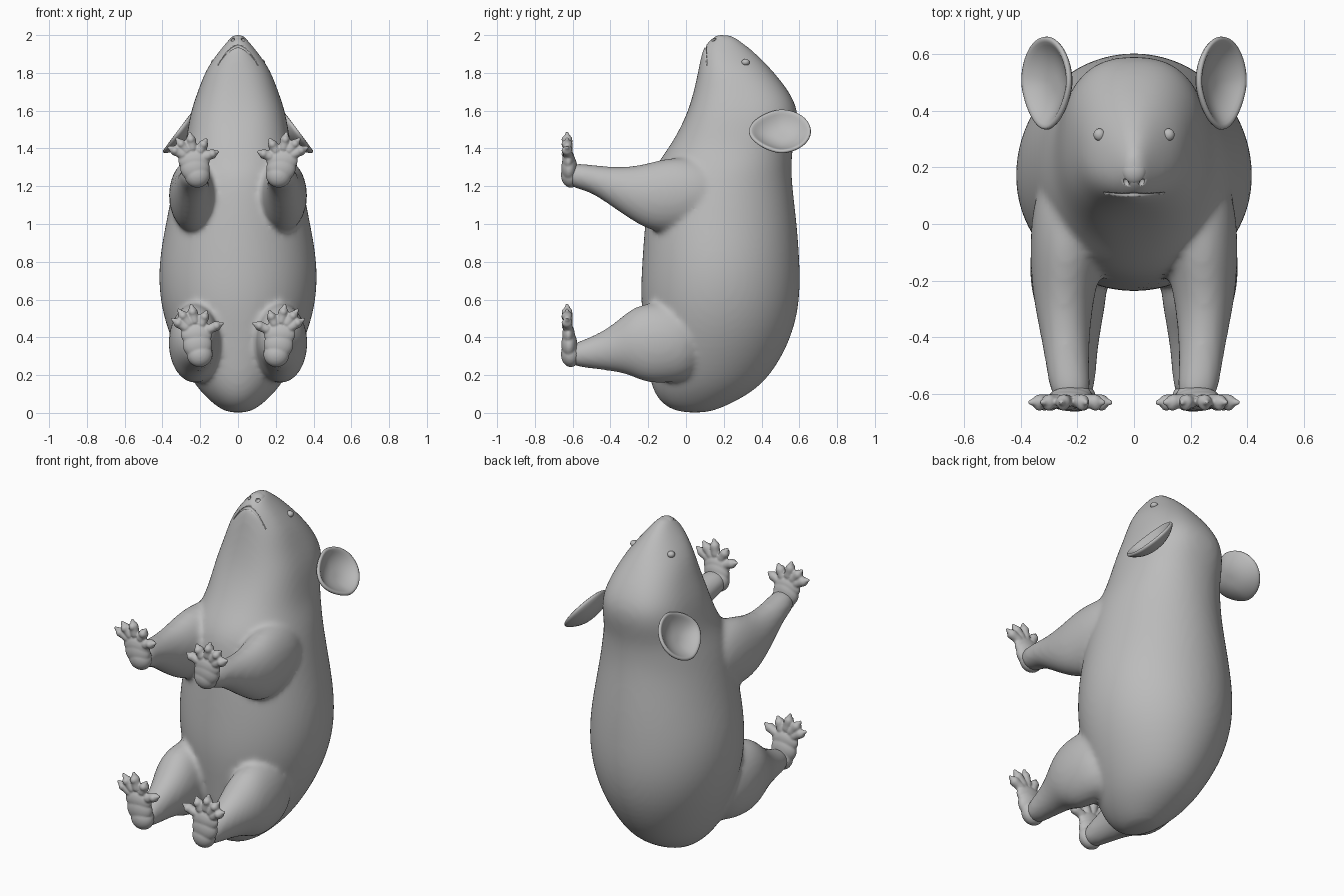
import bpy, bmesh
from math import sin, cos, pi, copysign
from mathutils import Vector, Matrix

cube = bpy.data.objects.get("Cube")
if cube:
    bpy.data.objects.remove(cube)

grey = bpy.data.materials.new("plain grey")
grey.use_nodes = True
COLOR = (0.5, 0.5, 0.5, 1)
grey.diffuse_color = COLOR
grey.node_tree.nodes["Principled BSDF"].inputs["Base Color"].default_value = COLOR


def loft(bm, rings):
    """Skin a list of point rings and cap both ends."""
    loops = [[bm.verts.new(p) for p in ring] for ring in rings]
    n = len(loops[0])
    for a, b in zip(loops, loops[1:]):
        for i in range(n):
            j = (i + 1) % n
            bm.faces.new((a[i], a[j], b[j], b[i]))
    bm.faces.new(loops[0])
    bm.faces.new(loops[-1])


def power(value, e):
    return copysign(abs(value) ** (2 / e), value)


def torso_ring(z, half, front, mid, back, e, n=28):
    pts = []
    for i in range(n):
        c, s = cos(2 * pi * i / n), sin(2 * pi * i / n)
        depth = back - mid if s > 0 else mid - front
        pts.append((half * power(c, e), mid + depth * power(s, e), z))
    return pts


def limb_ring(side, y, x, z, rx, rz, n=16):
    return [(side * (x + rx * cos(2 * pi * i / n)), y, z + rz * sin(2 * pi * i / n))
            for i in range(n)]


def tube(bm, pts, radii, n=10):
    axis = (pts[-1] - pts[0]).normalized()
    u = axis.orthogonal().normalized()
    v = axis.cross(u)
    loft(bm, [[p + r * (u * cos(2 * pi * i / n) + v * sin(2 * pi * i / n)) for i in range(n)]
              for p, r in zip(pts, radii)])


def ball(bm, center, radii):
    m = Matrix.Translation(center) @ Matrix.Diagonal((*radii, 1))
    bmesh.ops.create_uvsphere(bm, u_segments=20, v_segments=12, radius=1, matrix=m)


def finish(bm, name):
    bmesh.ops.recalc_face_normals(bm, faces=bm.faces)
    mesh = bpy.data.meshes.new(name)
    bm.to_mesh(mesh)
    bm.free()
    mesh.materials.append(grey)
    mesh.shade_smooth()
    obj = bpy.data.objects.new(name, mesh)
    bpy.context.collection.objects.link(obj)
    return obj


def apply_modifiers(obj):
    bpy.context.view_layer.update()
    deps = bpy.context.evaluated_depsgraph_get()
    mesh = bpy.data.meshes.new_from_object(obj.evaluated_get(deps))
    obj.modifiers.clear()
    obj.data = mesh
    mesh.shade_smooth()


def fuse(obj, voxel, smoothing):
    """Round off the shells and melt them into one skin."""
    obj.modifiers.new("round", 'SUBSURF').levels = 2
    remesh = obj.modifiers.new("fuse", 'REMESH')
    remesh.mode = 'VOXEL'
    remesh.voxel_size = voxel
    remesh.use_smooth_shade = True
    smooth = obj.modifiers.new("soften", 'SMOOTH')
    smooth.factor = 0.5
    smooth.iterations = smoothing
    apply_modifiers(obj)


# Torso and head: z, half width, front, widest y, back, squareness
TORSO = [
    (0.0, 0.05, -0.02, 0.05, 0.11, 2), (0.03, 0.11, -0.11, 0.06, 0.2, 2),
    (0.1, 0.19, -0.17, 0.09, 0.34, 2), (0.2, 0.265, -0.2, 0.12, 0.455, 2),
    (0.4, 0.365, -0.22, 0.16, 0.565, 2), (0.6, 0.42, -0.245, 0.17, 0.608, 2),
    (0.8, 0.423, -0.235, 0.17, 0.605, 2), (1.0, 0.385, -0.22, 0.17, 0.59, 2),
    (1.2, 0.345, -0.2, 0.18, 0.565, 2), (1.3, 0.32, -0.17, 0.2, 0.56, 2.1),
    (1.4, 0.285, -0.095, 0.23, 0.565, 2.2), (1.5, 0.268, -0.035, 0.26, 0.59, 2.4),
    (1.6, 0.25, 0.01, 0.28, 0.597, 2.5), (1.7, 0.215, 0.04, 0.27, 0.55, 2.4),
    (1.8, 0.178, 0.062, 0.23, 0.47, 2.2), (1.87, 0.135, 0.075, 0.2, 0.405, 2),
    (1.93, 0.088, 0.088, 0.19, 0.34, 2), (1.975, 0.05, 0.125, 0.19, 0.28, 2),
    (2.003, 0.025, 0.16, 0.2, 0.24, 2)]
# Limbs: y, x, z, half width, half height
ARM = [(-0.63, 0.22, 1.26, 0.06, 0.055), (-0.58, 0.225, 1.255, 0.075, 0.07),
       (-0.5, 0.235, 1.24, 0.078, 0.075), (-0.4, 0.242, 1.2, 0.088, 0.105),
       (-0.3, 0.248, 1.165, 0.103, 0.14), (-0.2, 0.245, 1.145, 0.12, 0.18),
       (-0.1, 0.235, 1.15, 0.135, 0.205), (0.05, 0.22, 1.16, 0.145, 0.2),
       (0.2, 0.2, 1.16, 0.12, 0.15)]
LEG = [(-0.63, 0.2, 0.305, 0.06, 0.055), (-0.52, 0.205, 0.315, 0.072, 0.08),
       (-0.4, 0.213, 0.338, 0.092, 0.118), (-0.3, 0.225, 0.375, 0.125, 0.175),
       (-0.22, 0.23, 0.37, 0.138, 0.215), (-0.1, 0.225, 0.37, 0.15, 0.22),
       (0.1, 0.19, 0.38, 0.14, 0.2)]

bm = bmesh.new()
loft(bm, [torso_ring(*r) for r in TORSO])
for side in (1, -1):
    for limb in (ARM, LEG):
        loft(bm, [limb_ring(side, *r) for r in limb])
body = finish(bm, "body")
fuse(body, 0.015, 9)

# Nose pad
bm = bmesh.new()
ball(bm, (0, 0.188, 1.968), (0.045, 0.05, 0.032))
finish(bm, "nose")


def surface_hit(origin, direction):
    ok, point, normal, _ = body.ray_cast(Vector(origin), Vector(direction))
    return point


# Eyes sit on the surface of the face
bpy.context.view_layer.update()
for side, label in ((1, "left"), (-1, "right")):
    bm = bmesh.new()
    spot = surface_hit((side * 0.122, 0.315, 3), (0, 0, -1))
    ball(bm, spot, (0.021, 0.022, 0.018))
    finish(bm, label + "_eye")

# Mouth crease and nostrils cut into the head
mouth = []
for i in range(-10, 11):
    t = i / 10
    x, z = 0.105 * t, 1.942 - 0.1 * abs(t) ** 1.7
    mouth.append(surface_hit((x, -2, z), (0, 1, 0)))
bm = bmesh.new()
tube(bm, mouth, [0.004 + 0.006 * (1 - abs(i) / 10) for i in range(-10, 11)], 8)
mouth_cutter = finish(bm, "mouth_cutter")
cut = body.modifiers.new("mouth", 'BOOLEAN')
cut.operation = 'DIFFERENCE'
cut.object = mouth_cutter
apply_modifiers(body)
bpy.data.objects.remove(mouth_cutter)

bm = bmesh.new()
for side in (1, -1):
    ball(bm, (side * 0.027, 0.148, 1.975), (0.011, 0.016, 0.009))
nostril_cutter = finish(bm, "nostril_cutter")
for part in (body, bpy.data.objects["nose"]):
    cut = part.modifiers.new("nostrils", 'BOOLEAN')
    cut.operation = 'DIFFERENCE'
    cut.object = nostril_cutter
    apply_modifiers(part)
bpy.data.objects.remove(nostril_cutter)

# Cupped ears facing up and outward
for side, label in ((1, "left"), (-1, "right")):
    bm = bmesh.new()
    center = Vector((0.315, 0.497, 1.495))
    across, out = Vector((0.6, 0, -0.8)), Vector((0.8, 0, 0.6))
    grid, n = [], 28
    for k in range(1, 8):
        r, ring = k / 7, []
        for i in range(n):
            a = 2 * pi * i / n
            narrow = 1 - 0.22 * max(0, -sin(a))
            p = center + across * (0.142 * r * cos(a) * narrow) - out * 0.06 * (1 - r ** 2.5)
            p.y += 0.165 * r * sin(a)
            ring.append(bm.verts.new((side * p.x, p.y, p.z)))
        grid.append(ring)
    for a, b in zip(grid, grid[1:]):
        for i in range(n):
            j = (i + 1) % n
            bm.faces.new((a[i], a[j], b[j], b[i]))
    bm.faces.new(grid[0])
    ear = finish(bm, label + "_ear")
    shell = ear.modifiers.new("thickness", 'SOLIDIFY')
    shell.thickness = 0.022
    shell.offset = 0
    ear.modifiers.new("round", 'SUBSURF').levels = 1
    apply_modifiers(ear)

# Paws: palm x, heel z, palm z, then digit tips (x, z)
PAWS = {
    "front_paw": (0.228, 1.26, 1.335,
                  [(0.1, 1.385), (0.165, 1.455), (0.258, 1.49), (0.33, 1.458), (0.375, 1.41)]),
    "hind_paw": (0.215, 0.31, 0.415,
                 [(0.075, 0.478), (0.163, 0.545), (0.25, 0.58), (0.32, 0.552), (0.355, 0.5)])}
for name, (px, heel, pz, tips) in PAWS.items():
    for side, label in ((1, "left"), (-1, "right")):
        bm = bmesh.new()
        ball(bm, (side * (px - 0.012), -0.61, heel), (0.07, 0.053, 0.068))
        ball(bm, (side * px, -0.618, (heel + pz) / 2), (0.08, 0.043, 0.075))
        ball(bm, (side * (px + 0.005), -0.622, pz), (0.085, 0.034, 0.06))
        for tx, tz in tips:
            base, tip = Vector((side * px, -0.622, pz)), Vector((side * tx, -0.63, tz))
            steps = (0.3, 0.55, 0.7, 0.8, 0.86, 0.94, 1.0)
            pts = [base.lerp(tip, s) for s in steps]
            tube(bm, pts, (0.03, 0.025, 0.029, 0.026, 0.014, 0.011, 0.005))
            ball(bm, base.lerp(tip, 0.72) + Vector((0, -0.008, 0)), (0.022, 0.024, 0.022))
        fuse(finish(bm, label + "_" + name), 0.006, 2)
